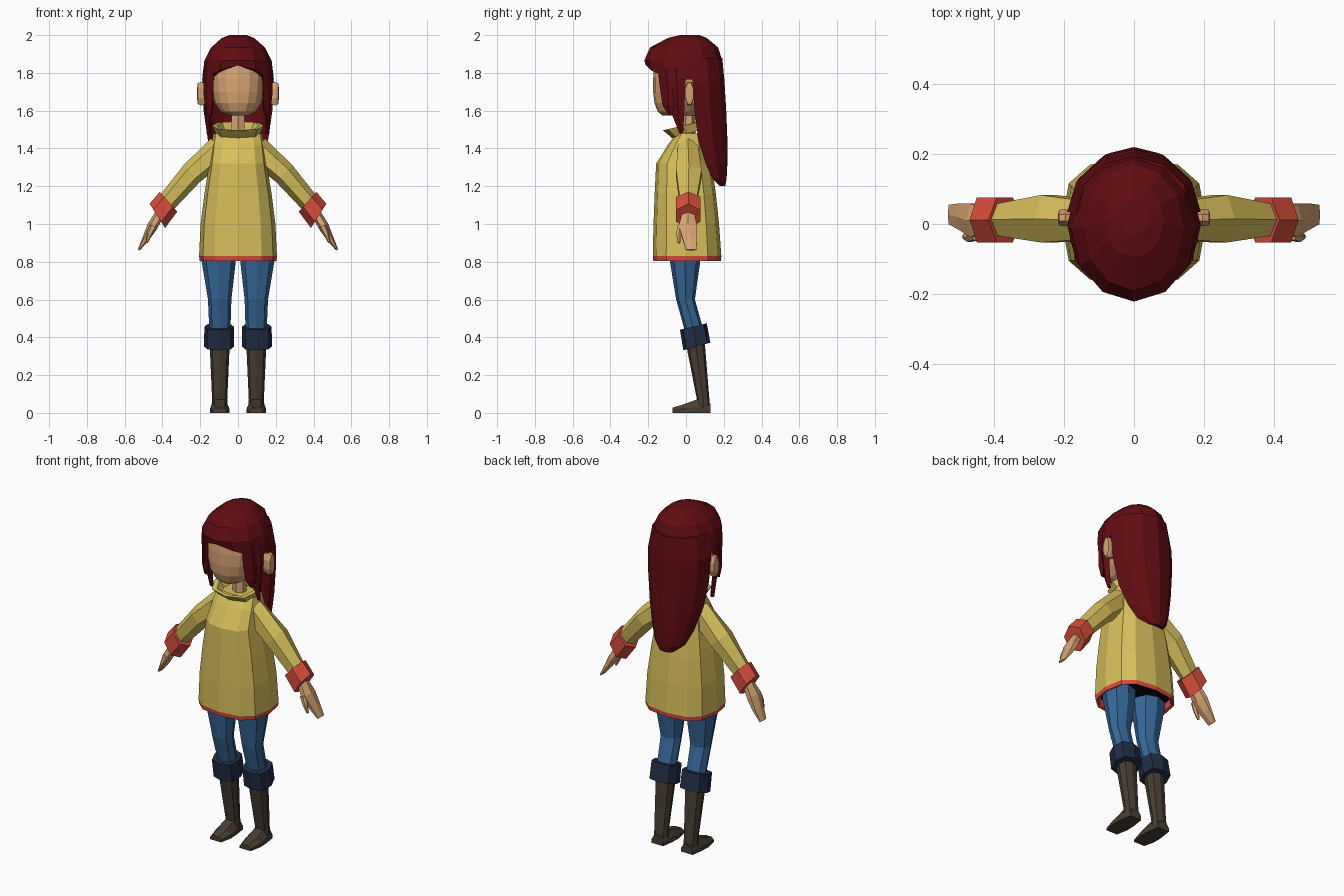
import bpy, bmesh, math
from mathutils import Vector


def material(name, rgb):
    m = bpy.data.materials.new(name)
    m.diffuse_color = (*rgb, 1)
    return m


YELLOW = material("mustard yellow", (0.67, 0.52, 0.105))
RED = material("coral red", (0.68, 0.075, 0.045))
SKIN = material("skin tan", (0.68, 0.38, 0.17))
HAIR = material("dark red", (0.12, 0.004, 0.006))
BLUE = material("denim blue", (0.035, 0.14, 0.32))
NAVY = material("navy", (0.015, 0.026, 0.06))
BROWN = material("boot brown", (0.063, 0.047, 0.032))
BLACK = material("lining black", (0.002, 0.002, 0.002))


def loft(name, rings, mats, loop=False, rule=None):
    """Skin a list of equal-length point rings; ends are capped unless looped."""
    bm = bmesh.new()
    rows = [[bm.verts.new(p) for p in r] for r in rings]
    n = len(rows[0])
    for i in range(len(rows) - (0 if loop else 1)):
        a, b = rows[i], rows[(i + 1) % len(rows)]
        for k in range(n):
            j = (k + 1) % n
            bm.faces.new((a[k], a[j], b[j], b[k]))
    if not loop:
        bm.faces.new(rows[0])
        bm.faces.new(rows[-1])
    bmesh.ops.recalc_face_normals(bm, faces=bm.faces)
    if rule:
        for f in bm.faces:
            f.material_index = rule(f)
    me = bpy.data.meshes.new(name)
    bm.to_mesh(me)
    bm.free()
    for m in mats:
        me.materials.append(m)
    ob = bpy.data.objects.new(name, me)
    bpy.context.collection.objects.link(ob)
    return ob


def spow(v, p):
    return math.copysign(abs(v) ** p, v) if abs(v) > 1e-6 else 0.0


def oval(z, w, yf, yb, n=12, cx=0.0, p=1.0, tilt=0.0):
    """Horizontal ring; tilt raises the back and lowers the front."""
    yc, ry, pts = (yf + yb) / 2, (yb - yf) / 2, []
    for k in range(n):
        t = 2 * math.pi * k / n
        s, c = spow(math.sin(t), p), spow(math.cos(t), p)
        pts.append(Vector((cx + w * s, yc - ry * c, z - tilt * c)))
    return pts


def limb_ring(s, x, z, yc, ry, rv, ax, n=6):
    """Ring round a limb lying in the xz plane with axis ax."""
    ux, uz = Vector((-ax[1], ax[0])).normalized()
    pts = []
    for k in range(n):
        t = 2 * math.pi * (k + 0.5) / n
        v = rv * math.sin(t)
        pts.append(Vector((s * (x + ux * v), yc + ry * math.cos(t), z + uz * v)))
    return pts


# Tunic with red hem and dark underside
def tunic_rule(f):
    if len(f.verts) > 4:
        return 2 if f.calc_center_median().z < 1 else 0
    return 1 if f.calc_center_median().z < 0.832 else 0


body = [(0.85, 0.185, -0.155, 0.168), (0.81, 0.19, -0.16, 0.172), (0.805, 0.203, -0.173, 0.185),
        (0.83, 0.206, -0.176, 0.187), (1.0, 0.198, -0.172, 0.175), (1.16, 0.178, -0.166, 0.158),
        (1.32, 0.152, -0.158, 0.135), (1.42, 0.14, -0.095, 0.11), (1.48, 0.13, -0.05, 0.085)]
loft("tunic", [oval(*r, p=0.72) for r in body], [YELLOW, RED, BLACK], rule=tunic_rule)

# Turned-up collar, lower at the front
loft("collar", [oval(1.478, 0.118, -0.075, 0.085, 8, p=0.8, tilt=0.022),
                oval(1.52, 0.138, -0.122, 0.085, 8, p=0.8, tilt=0.024),
                oval(1.52, 0.112, -0.095, 0.065, 8, p=0.8, tilt=0.024),
                oval(1.478, 0.09, -0.05, 0.06, 8, p=0.8, tilt=0.022)], [YELLOW], loop=True)

# Neck and head
loft("neck", [oval(1.44, 0.04, -0.02, 0.05, 6), oval(1.64, 0.038, -0.02, 0.05, 6)], [SKIN])
head = [(1.575, 0.06, -0.125, 0.05), (1.595, 0.095, -0.15, 0.08), (1.64, 0.125, -0.167, 0.11),
        (1.70, 0.14, -0.174, 0.13), (1.77, 0.145, -0.174, 0.14), (1.87, 0.135, -0.165, 0.14)]
loft("head", [oval(*r, n=16, p=0.9) for r in head], [SKIN])

# Hair cap with a peaked parting over the forehead
cap = [(2.0, 0.045, -0.03, 0.07), (1.985, 0.085, -0.095, 0.11), (1.935, 0.142, -0.19, 0.17),
       (1.865, 0.178, -0.221, 0.192)]
rings = [oval(*r) for r in cap]
for scale in (1.0, 0.77):
    ring = oval(0, 0.19 * scale, -0.212 * scale, 0.203 * scale)
    for k, v in enumerate(ring):
        v.z = 1.765 + 0.075 * max(0, math.cos(math.pi * k / 6)) ** 3
    rings.append(ring)
loft("hair_cap", rings, [HAIR])

# Long back hair: tapering crescent sections
rings = []
for z, w, ye, yb in [(1.88, 0.165, 0.03, 0.192), (1.75, 0.19, 0.035, 0.204), (1.6, 0.182, 0.045, 0.213),
                     (1.45, 0.16, 0.065, 0.219), (1.32, 0.125, 0.105, 0.219),
                     (1.24, 0.092, 0.14, 0.215), (1.2, 0.045, 0.18, 0.208)]:
    ring = []
    for k in range(7):
        t = math.radians(-90 + 30 * k)
        ring.append(Vector((w * math.sin(t), ye + (yb - ye) * math.cos(t), z)))
    inner = max(yb - ye - 0.05, 0.005)
    for k in range(5):
        t = math.radians(60 - 30 * k)
        ring.append(Vector((0.85 * w * math.sin(t), ye + inner * math.cos(t), z)))
    rings.append(ring)
loft("back_hair", rings, [HAIR])

# Everything that comes in pairs
for s, side in ((1, "left"), (-1, "right")):
    # Hanging locks beside the face: (z, x front, x back, y front, y back)
    locks = {"front_lock": [(1.82, 0.13, 0.165, -0.15, -0.06), (1.72, 0.13, 0.168, -0.138, -0.055),
                            (1.63, 0.135, 0.165, -0.125, -0.06), (1.575, 0.145, 0.155, -0.092, -0.075)],
             "side_lock": [(1.82, 0.15, 0.17, -0.10, 0.0), (1.7, 0.155, 0.172, -0.092, -0.005),
                           (1.58, 0.152, 0.162, -0.075, -0.01), (1.48, 0.153, 0.156, -0.035, -0.015)]}
    for name, rows in locks.items():
        rings = []
        for z, xf, xb, yf, yb in rows:
            ym, xm, t = (yf + yb) / 2, (xf + xb) / 2, 0.02 if z > 1.6 else 0.013
            rings.append([Vector(q) for q in ((s * xf, yf, z), (s * (xm + t), ym, z),
                                              (s * xb, yb, z), (s * (xm - t), ym, z))])
        loft(side + "_" + name, rings, [HAIR])

    # Ear
    loft(side + "_ear", [limb_ring(s, x, 1.69, 0.018, ry, rz, (1, 0.0), 8) for x, ry, rz in
                         ((0.13, 0.012, 0.045), (0.195, 0.026, 0.068), (0.213, 0.024, 0.06),
                          (0.216, 0.012, 0.035))], [SKIN])

    # Sleeve, cuff, hand and thumb
    loft(side + "_sleeve", [limb_ring(s, 0.09, 1.40, 0.01, 0.06, 0.075, (0.7, -0.71)),
                            limb_ring(s, 0.244, 1.268, 0.015, 0.078, 0.062, (0.72, -0.7)),
                            limb_ring(s, 0.385, 1.105, 0.012, 0.05, 0.052, (0.7, -0.71))], [YELLOW])
    loft(side + "_cuff", [limb_ring(s, 0.368, 1.118, 0.012, 0.074, 0.07, (0.75, -0.66)),
                          limb_ring(s, 0.427, 1.043, 0.012, 0.074, 0.076, (0.84, -0.54))], [RED])
    loft(side + "_hand", [limb_ring(s, 0.41, 1.06, 0.012, 0.035, 0.026, (0.6, -0.8)),
                          limb_ring(s, 0.455, 0.985, 0.01, 0.055, 0.028, (0.6, -0.8)),
                          limb_ring(s, 0.487, 0.925, 0.02, 0.045, 0.019, (0.55, -0.83)),
                          limb_ring(s, 0.525, 0.863, 0.027, 0.032, 0.006, (0.5, -0.86))], [SKIN])
    loft(side + "_thumb", [limb_ring(s, 0.448, 0.99, -0.028, 0.02, 0.02, (0.4, -0.9)),
                           limb_ring(s, 0.468, 0.945, -0.038, 0.015, 0.014, (0.4, -0.9)),
                           limb_ring(s, 0.484, 0.9, -0.036, 0.008, 0.006, (0.4, -0.9))], [SKIN])

    # Trouser leg, rolled cuff and boot shaft
    leg = [(0.848, 0.09, -0.09, 0.08, 0.103), (0.8, 0.09, -0.085, 0.075, 0.102),
           (0.6, 0.062, -0.052, 0.047, 0.097), (0.44, 0.056, -0.008, 0.092, 0.096)]
    loft(side + "_trouser_leg", [oval(z, w, a, b, 8, s * c, 0.9) for z, w, a, b, c in leg], [BLUE])
    loft(side + "_trouser_cuff", [oval(0.457, 0.078, -0.032, 0.11, 8, s * 0.1, 0.75, 0.017),
                                  oval(0.352, 0.08, -0.014, 0.129, 8, s * 0.1, 0.75, 0.02)], [NAVY])
    shaft = [(0.42, 0.052, -0.005, 0.092), (0.34, 0.052, 0.005, 0.102),
             (0.07, 0.04, 0.058, 0.124), (0.02, 0.045, 0.05, 0.128)]
    loft(side + "_boot_shaft", [oval(z, w, a, b, 8, s * 0.097, 0.8) for z, w, a, b in shaft], [BROWN])

    # Foot: flat-soled sections running from heel to toe
    rings = []
    for y, w, h in ((0.13, 0.038, 0.05), (0.06, 0.048, 0.072), (0.0, 0.051, 0.05), (-0.072, 0.036, 0.027)):
        rings.append([Vector((s * 0.097 + w * u, y, h * v)) for u, v in
                      ((-1, 0), (1, 0), (1, 0.45), (0.55, 1), (-0.55, 1), (-1, 0.45))])
    loft(side + "_foot", rings, [BROWN])
